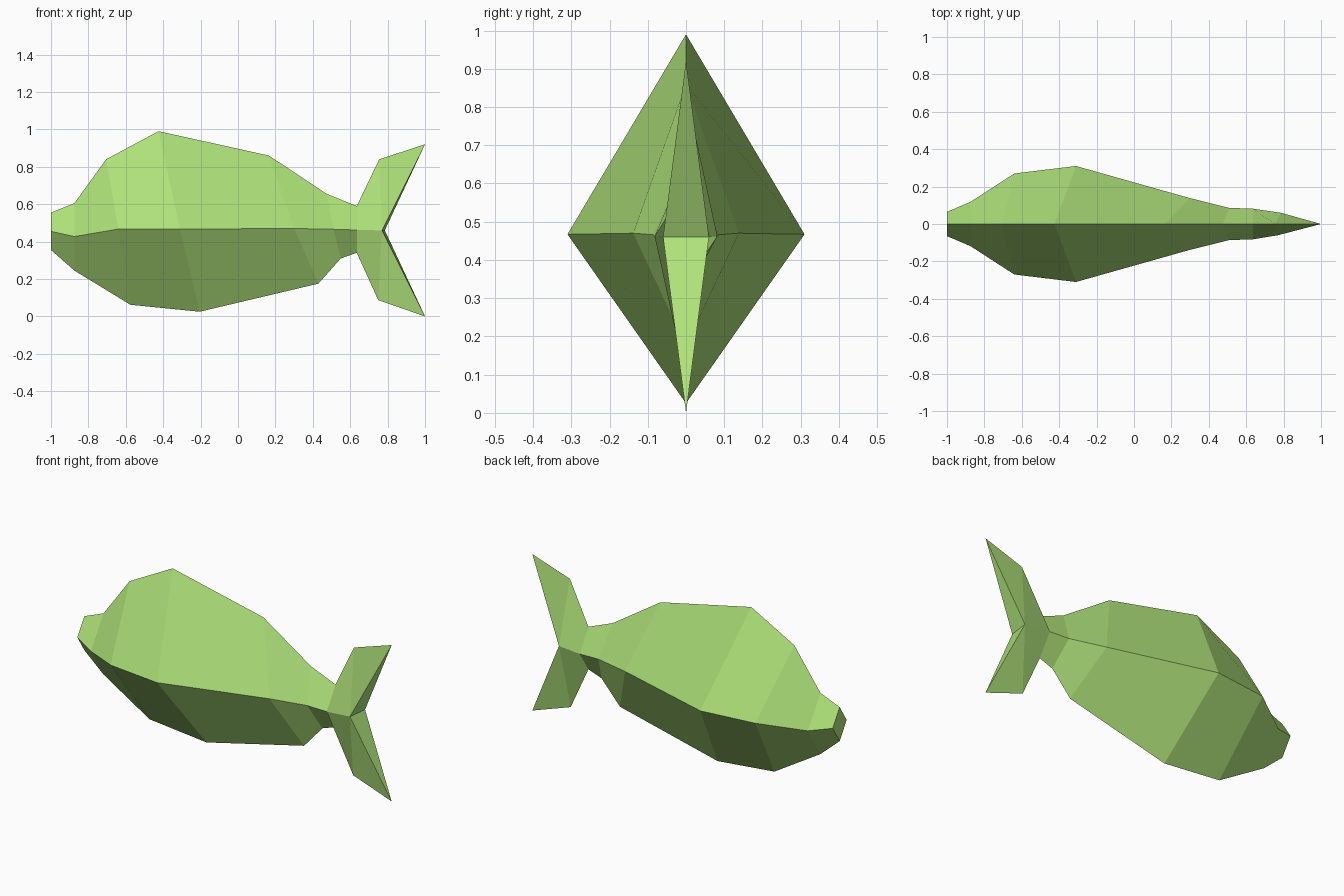
import bpy, bmesh

if "Cube" in bpy.data.objects:
    bpy.data.objects.remove(bpy.data.objects["Cube"])

green = bpy.data.materials.new("leaf green")
green.diffuse_color = (0.42, 0.75, 0.19, 1)
green.use_nodes = True
green.node_tree.nodes["Principled BSDF"].inputs["Base Color"].default_value = green.diffuse_color

# Diamond sections, nose to tail: top x,z | side x,y,z | bottom x,z
sections = [
    (-1.00, 0.555, -1.00, 0.065, 0.455, -1.00, 0.355),
    (-0.875, 0.605, -0.875, 0.118, 0.427, -0.875, 0.245),
    (-0.705, 0.84, -0.64, 0.270, 0.467, -0.575, 0.062),
    (-0.425, 0.99, -0.31, 0.310, 0.467, -0.205, 0.025),
    (0.165, 0.86, 0.30, 0.138, 0.47, 0.43, 0.175),
    (0.475, 0.655, 0.51, 0.086, 0.466, 0.55, 0.31),
    (0.635, 0.59, 0.635, 0.082, 0.462, 0.635, 0.34),
    (0.755, 0.84, 0.77, 0.060, 0.46, 0.75, 0.087),
]

bm = bmesh.new()

# Loft the diamond body through to the tail root
rings = []
for i, (tx, tz, sx, sy, sz, bx, bz) in enumerate(sections):
    far_x = sx + (0.015 if i == len(sections) - 1 else 0)
    pts = [(tx, 0, tz), (sx, -sy, sz), (bx, 0, bz), (far_x, sy, sz)]
    rings.append([bm.verts.new(p) for p in pts])
for a, b in zip(rings, rings[1:]):
    for i in range(4):
        j = (i + 1) % 4
        bm.faces.new((a[i], a[j], b[j], b[i]))

# Flat nose
bm.faces.new(rings[0])

# Forked tail: each lobe is a three-sided spike ending in a tip
top, near, bottom, far = rings[-1]
for root, z in ((top, 0.92), (bottom, 0.0)):
    tip = bm.verts.new((1.0, 0, z))
    bm.faces.new((root, near, tip))
    bm.faces.new((root, tip, far))
    bm.faces.new((near, far, tip))

bmesh.ops.recalc_face_normals(bm, faces=bm.faces[:])
mesh = bpy.data.meshes.new("fish_body_and_tail")
bm.to_mesh(mesh)
bm.free()
mesh.materials.append(green)
fish = bpy.data.objects.new("fish_body_and_tail", mesh)
bpy.context.collection.objects.link(fish)
